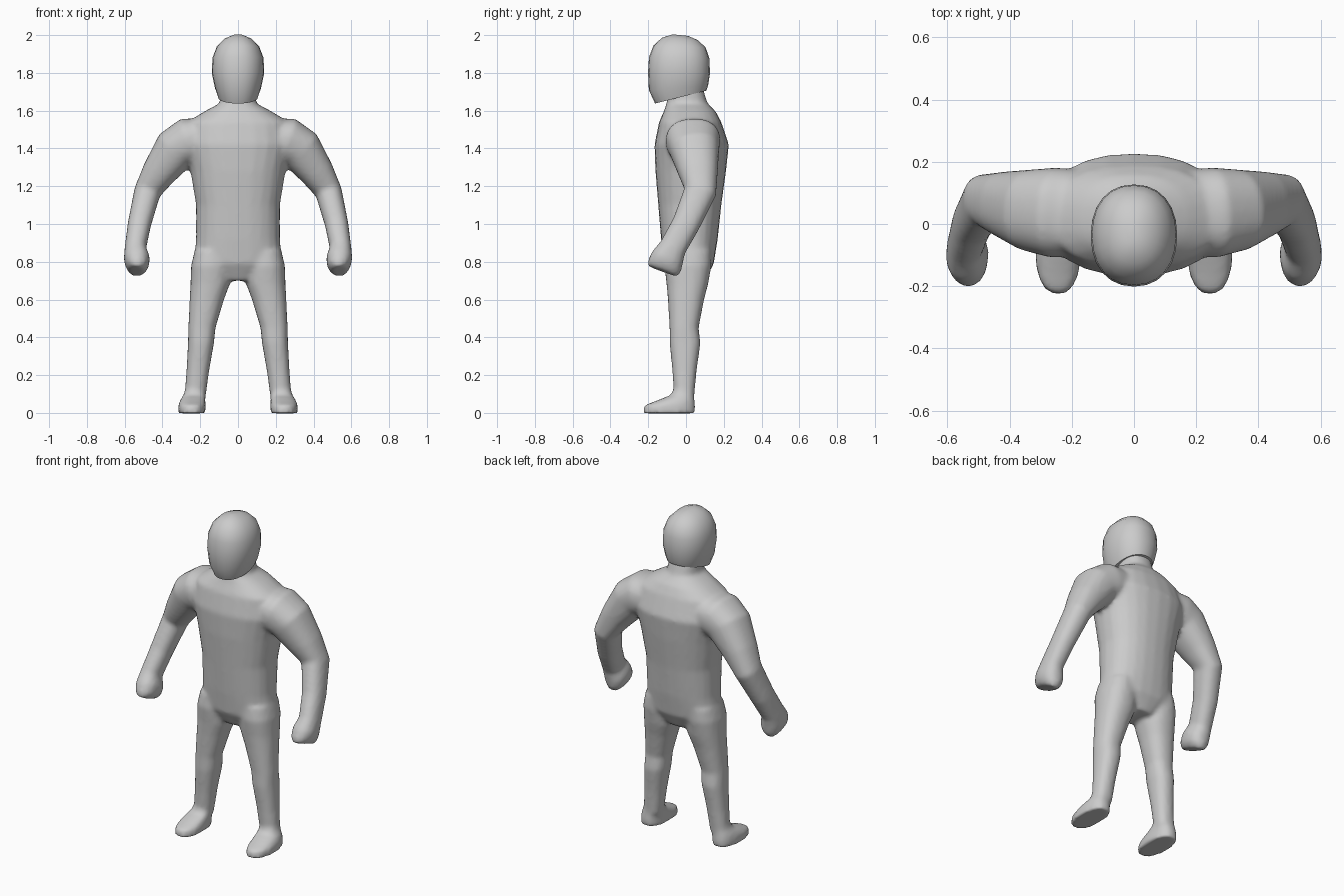
import bpy, bmesh, math
from mathutils import Vector


def loft(bm, rings, side=1, flat=True, power=2.3, n=24):
    """Skin closed tube through rings (x, y, z, half width, half depth)."""
    pts = [Vector((r[0] * side, r[1], r[2])) for r in rings]
    loops = []
    for i, r in enumerate(rings):
        t = Vector((0, 0, 1))
        if not flat:
            t = (pts[min(i + 1, len(pts) - 1)] - pts[max(i - 1, 0)]).normalized()
        v = Vector((0, 1, 0))
        v = (v - t * v.dot(t)).normalized()
        u = v.cross(t)
        loop = []
        for k in range(n):
            a = 2 * math.pi * k / n
            c, s = math.cos(a), math.sin(a)
            c = math.copysign(abs(c) ** (2 / power), c)
            s = math.copysign(abs(s) ** (2 / power), s)
            loop.append(bm.verts.new(pts[i] + u * c * r[3] + v * s * r[4]))
        loops.append(loop)
    for a, b in zip(loops, loops[1:]):
        for k in range(n):
            j = (k + 1) % n
            bm.faces.new((a[k], a[j], b[j], b[k]))
    bm.faces.new(loops[0])
    bm.faces.new(loops[-1])


def finish(bm, name):
    bmesh.ops.recalc_face_normals(bm, faces=bm.faces)
    me = bpy.data.meshes.new(name)
    for f in bm.faces:
        f.smooth = True
    bm.to_mesh(me)
    bm.free()
    ob = bpy.data.objects.new(name, me)
    bpy.context.collection.objects.link(ob)
    return ob


# Torso and neck
torso = [
    (0, 0.00, 1.72, 0.09, 0.09), (0, 0.005, 1.64, 0.095, 0.108),
    (0, 0.02, 1.595, 0.18, 0.138), (0, 0.022, 1.54, 0.27, 0.165),
    (0, 0.03, 1.42, 0.29, 0.197), (0, 0.025, 1.28, 0.252, 0.187),
    (0, 0.02, 1.10, 0.222, 0.167), (0, 0.018, 0.92, 0.222, 0.150),
    (0, 0.015, 0.79, 0.235, 0.132), (0, 0.015, 0.70, 0.10, 0.085)]

# Leg
leg = [
    (0.13, 0.015, 0.86, 0.10, 0.12), (0.142, 0.01, 0.78, 0.106, 0.125),
    (0.148, 0.007, 0.68, 0.104, 0.11), (0.165, 0.00, 0.60, 0.091, 0.096),
    (0.191, -0.01, 0.45, 0.072, 0.077), (0.196, -0.005, 0.37, 0.069, 0.082),
    (0.213, -0.008, 0.22, 0.060, 0.064), (0.228, -0.01, 0.08, 0.056, 0.053)]

# Foot
foot = [
    (0.226, -0.01, 0.13, 0.054, 0.053), (0.23, -0.018, 0.095, 0.058, 0.062),
    (0.24, -0.055, 0.065, 0.068, 0.10), (0.244, -0.086, 0.04, 0.072, 0.135),
    (0.244, -0.09, -0.002, 0.073, 0.138)]

# Arm and fist
arm = [
    (0.18, 0.035, 1.45, 0.11, 0.14), (0.26, 0.037, 1.44, 0.125, 0.145),
    (0.33, 0.045, 1.395, 0.118, 0.132), (0.42, 0.065, 1.27, 0.091, 0.104),
    (0.48, 0.075, 1.17, 0.071, 0.086), (0.522, 0.00, 1.00, 0.062, 0.074),
    (0.543, -0.07, 0.875, 0.057, 0.072), (0.536, -0.098, 0.82, 0.069, 0.088),
    (0.534, -0.113, 0.78, 0.063, 0.092), (0.538, -0.124, 0.75, 0.042, 0.085)]

bm = bmesh.new()
loft(bm, torso)
for side in (-1, 1):
    loft(bm, leg, side)
    loft(bm, foot, side)
    loft(bm, arm, side, flat=False)
body = finish(bm, "body")

# Fuse the limbs into one continuous skin
fuse = body.modifiers.new("fuse", 'REMESH')
fuse.mode = 'VOXEL'
fuse.voxel_size = 0.013
fuse.use_smooth_shade = True
soften = body.modifiers.new("soften", 'SMOOTH')
soften.factor = 0.5
soften.iterations = 5

# Head, with the chin lower than the nape
head = [
    (0, -0.028, 1.672, 0.105, 0.140), (0, -0.04, 1.72, 0.122, 0.157),
    (0, -0.037, 1.80, 0.139, 0.164), (0, -0.036, 1.88, 0.135, 0.160),
    (0, -0.034, 1.94, 0.112, 0.138), (0, -0.032, 1.98, 0.072, 0.095),
    (0, -0.03, 2.0, 0.025, 0.04)]
bm = bmesh.new()
loft(bm, head, flat=False, power=2.2)
skull = finish(bm, "head")
bpy.context.view_layer.objects.active = skull
skull.select_set(True)
bpy.ops.object.shade_smooth_by_angle(angle=math.radians(50))
